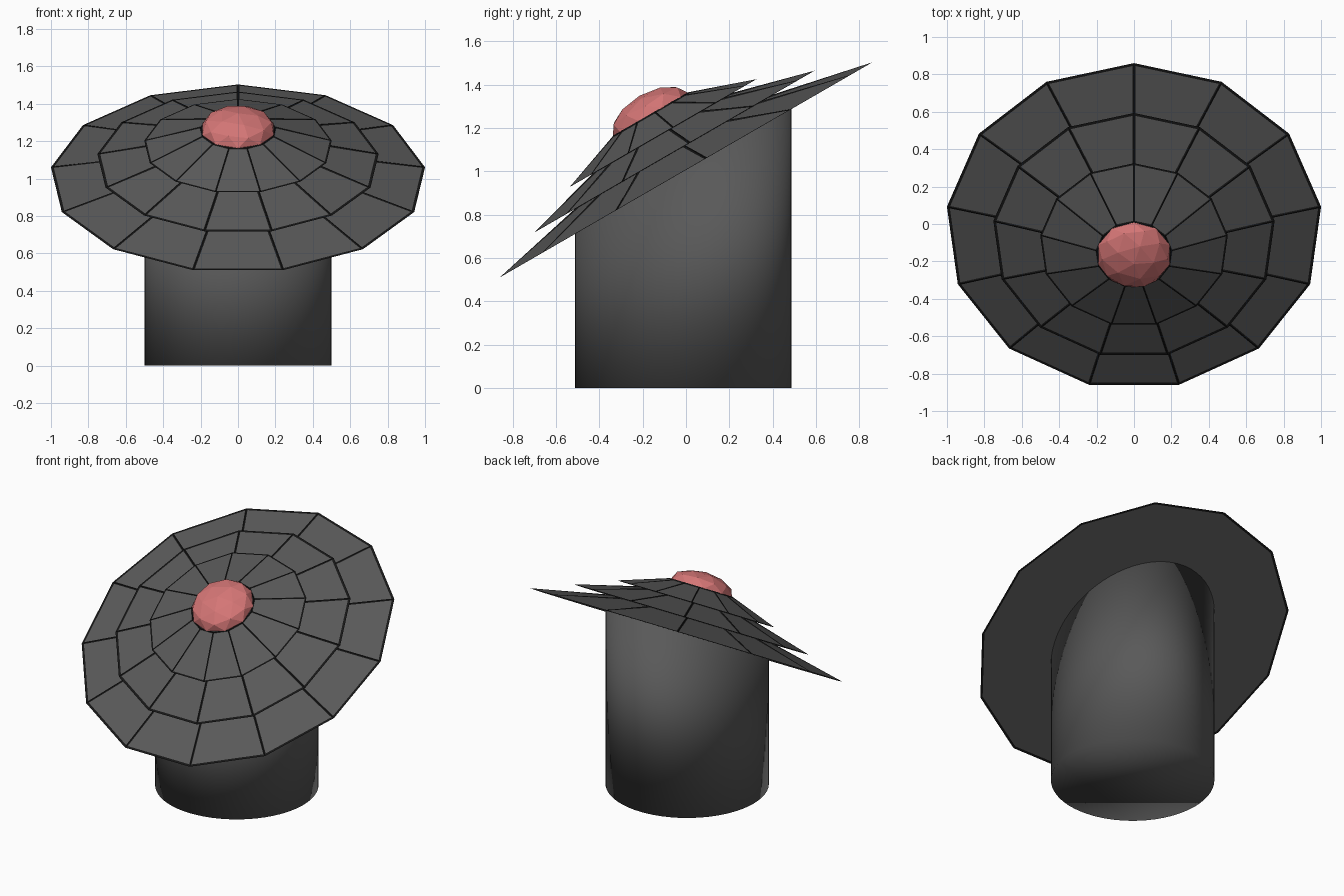
import bpy, bmesh, math
from mathutils import Matrix

if "Cube" in bpy.data.objects:
    bpy.data.objects.remove(bpy.data.objects["Cube"])

SIDES = 13
TILT = math.radians(30)
OFFSET_Y = -0.0127
HEAD = Matrix.Translation((0, OFFSET_Y, 1.0)) @ Matrix.Rotation(TILT, 4, 'X')


def material(name, rgb):
    m = bpy.data.materials.new(name)
    m.diffuse_color = (*rgb, 1)
    m.use_nodes = True
    m.node_tree.nodes["Principled BSDF"].inputs["Base Color"].default_value = m.diffuse_color
    return m


GREY = material("dark_grey", (0.10, 0.10, 0.10))
BLACK = material("black", (0.008, 0.008, 0.008))
RED = material("soft_red", (0.66, 0.18, 0.18))


def make_object(name, bm, mat, matrix, smooth=False):
    bmesh.ops.recalc_face_normals(bm, faces=bm.faces)
    for f in bm.faces:
        f.smooth = smooth
    mesh = bpy.data.meshes.new(name)
    bm.to_mesh(mesh)
    bm.free()
    mesh.materials.append(mat)
    obj = bpy.data.objects.new(name, mesh)
    obj.matrix_world = matrix
    bpy.context.collection.objects.link(obj)
    return obj


def frustum(r_low, r_top, z_low, z_top):
    """Closed 13-sided frustum with one vertex pointing to the back."""
    bm = bmesh.new()
    rings = []
    for r, z in ((r_low, z_low), (r_top, z_top)):
        angles = [math.pi / 2 + 2 * math.pi * k / SIDES for k in range(SIDES)]
        rings.append([bm.verts.new((r * math.cos(a), r * math.sin(a), z)) for a in angles])
    low, top = rings
    for k in range(SIDES):
        j = (k + 1) % SIDES
        bm.faces.new((low[k], low[j], top[j], top[k]))
    bm.faces.new(low)
    bm.faces.new(top)
    return bm


# Stacked tilted plates, each with black edge strips
for label, r1, r2, z, wire in (("lower", 1.0, 0.5, 0.0, 0.015),
                               ("middle", 0.75, 0.35, 0.1, 0.015),
                               ("upper", 0.5, 0.2, 0.2, 0.010)):
    make_object(label + "_plate", frustum(r1, r2, z, z + 0.1), GREY, HEAD)
    edges = make_object(label + "_plate_edges", frustum(r1, r2, z, z + 0.1), BLACK, HEAD)
    mod = edges.modifiers.new("edge_strips", 'WIREFRAME')
    mod.thickness = wire
    mod.offset = 0
    mod.use_replace = True

# Flattened faceted dome in the middle
bm = bmesh.new()
bmesh.ops.create_icosphere(bm, subdivisions=2, radius=0.2)
bmesh.ops.scale(bm, vec=(1, 1, 0.5), verts=bm.verts)
make_object("red_dome", bm, RED, HEAD @ Matrix.Translation((0, 0, 0.303)))

# Smooth round post, its top sloped to meet the plates
bm = bmesh.new()
bmesh.ops.create_cone(bm, cap_ends=True, segments=64, radius1=0.5, radius2=0.5, depth=1)
for v in bm.verts:
    v.co.z = 0 if v.co.z < 0 else 1.01 + v.co.y * math.tan(TILT)
make_object("post", bm, GREY, Matrix.Translation((0, OFFSET_Y, 0)), smooth=True)
